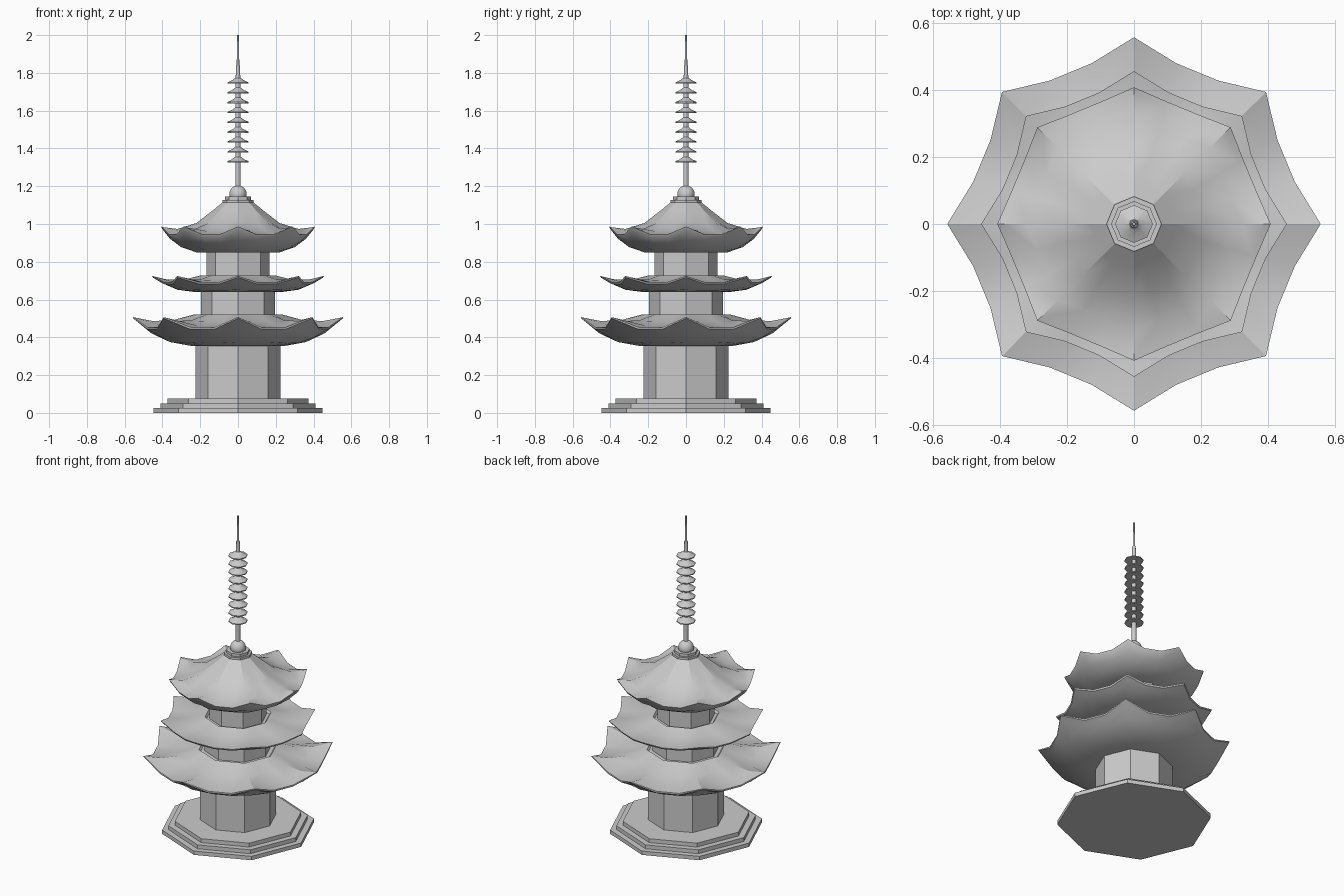
import bpy, bmesh, math

if "Cube" in bpy.data.objects:
    bpy.data.objects.remove(bpy.data.objects["Cube"])


def finish(name, bm, angle=30):
    bmesh.ops.recalc_face_normals(bm, faces=bm.faces)
    me = bpy.data.meshes.new(name)
    bm.to_mesh(me)
    bm.free()
    ob = bpy.data.objects.new(name, me)
    bpy.context.collection.objects.link(ob)
    bpy.ops.object.select_all(action='DESELECT')
    ob.select_set(True)
    bpy.context.view_layer.objects.active = ob
    if angle:
        bpy.ops.object.shade_smooth_by_angle(angle=math.radians(angle))
    return ob


def octagon_point(k, t, r):
    a, b = math.radians(45 * k), math.radians(45 * (k + 1))
    return (r * (math.cos(a) * (1 - t) + math.cos(b) * t),
            r * (math.sin(a) * (1 - t) + math.sin(b) * t))


def bridge(bm, loops):
    n = len(loops[0])
    for a, b in zip(loops, loops[1:]):
        for i in range(n):
            j = (i + 1) % n
            bm.faces.new((a[i], a[j], b[j], b[i]))
    bm.faces.new(loops[0])
    bm.faces.new(loops[-1])


def roof(name, rings):
    # ring: corner radius, edge height, corner lift, inward bow of the edges
    bm = bmesh.new()
    loops = []
    for r, z, lift, bow in rings:
        loop = []
        for k in range(8):
            for t in (0, 1 / 3, 2 / 3):
                x, y = octagon_point(k, t, r)
                s = 1 if t == 0 else 1 - bow
                loop.append(bm.verts.new((x * s, y * s, z + (lift if t == 0 else 0))))
        loops.append(loop)
    bridge(bm, loops)
    return finish(name, bm, 28)


def lathe(name, profile, sides=8, angle=30):
    bm = bmesh.new()
    loops = []
    for r, z in profile:
        loops.append([bm.verts.new((r * math.cos(math.tau * i / sides),
                                    r * math.sin(math.tau * i / sides), z))
                      for i in range(sides)])
    bridge(bm, loops)
    return finish(name, bm, angle)


# stepped base
lathe("stepped_base", [(.447, 0), (.447, .025), (.41, .025), (.41, .05),
                       (.372, .05), (.372, .075)], angle=0)

# storey walls
for name, r, z0, z1 in (("lower_walls", .225, .07, .37),
                        ("middle_walls", .196, .5, .66),
                        ("upper_walls", .167, .7, .87)):
    lathe(name, [(r, z0), (r, z1)], angle=0)

# roofs, listed from underside out to the eave and back over the top
roof("lower_roof", [(.25, .355, 0, 0), (.36, .37, .005, .01), (.46, .4, .022, .03),
                    (.52, .427, .045, .04), (.556, .443, .058, .045),
                    (.556, .453, .054, .045), (.45, .46, .026, .03),
                    (.34, .482, .01, .01), (.23, .522, 0, 0),
                    (.22, .512, 0, 0), (.1, .512, 0, 0)])
roof("middle_roof", [(.23, .64, 0, 0), (.32, .648, .004, .01), (.4, .666, .02, .03),
                     (.45, .682, .034, .045), (.455, .692, .033, .045),
                     (.38, .69, .017, .03), (.28, .703, .004, .01),
                     (.195, .728, 0, 0), (.185, .715, 0, 0), (.1, .715, 0, 0)])
roof("upper_roof", [(.22, .85, 0, 0), (.3, .872, .005, 0), (.36, .902, .02, 0),
                    (.4, .932, .04, .005), (.407, .945, .042, .005),
                    (.39, .948, .034, .003), (.32, .96, .014, 0), (.22, 1.005, 0, 0),
                    (.13, 1.075, 0, 0), (.075, 1.12, 0, 0)])

# finial base and ball
lathe("finial_base", [(.082, 1.11), (.082, 1.128), (.068, 1.128), (.068, 1.145)], angle=0)
bm = bmesh.new()
bmesh.ops.create_uvsphere(bm, u_segments=20, v_segments=12, radius=.046)
bmesh.ops.translate(bm, verts=bm.verts, vec=(0, 0, 1.158))
finish("finial_ball", bm, 40)

# spire mast and nine flared rings
lathe("spire_mast", [(.014, 1.15), (.013, 1.76), (.010, 1.84), (.007, 1.84),
                     (.005, 2.0)], sides=12)
for i in range(9):
    z = 1.326 + i * .0522
    lathe(f"spire_ring_{i + 1}", [(.014, z + .002), (.056, z), (.056, z + .006),
                                  (.03, z + .018), (.014, z + .03)], angle=25)
